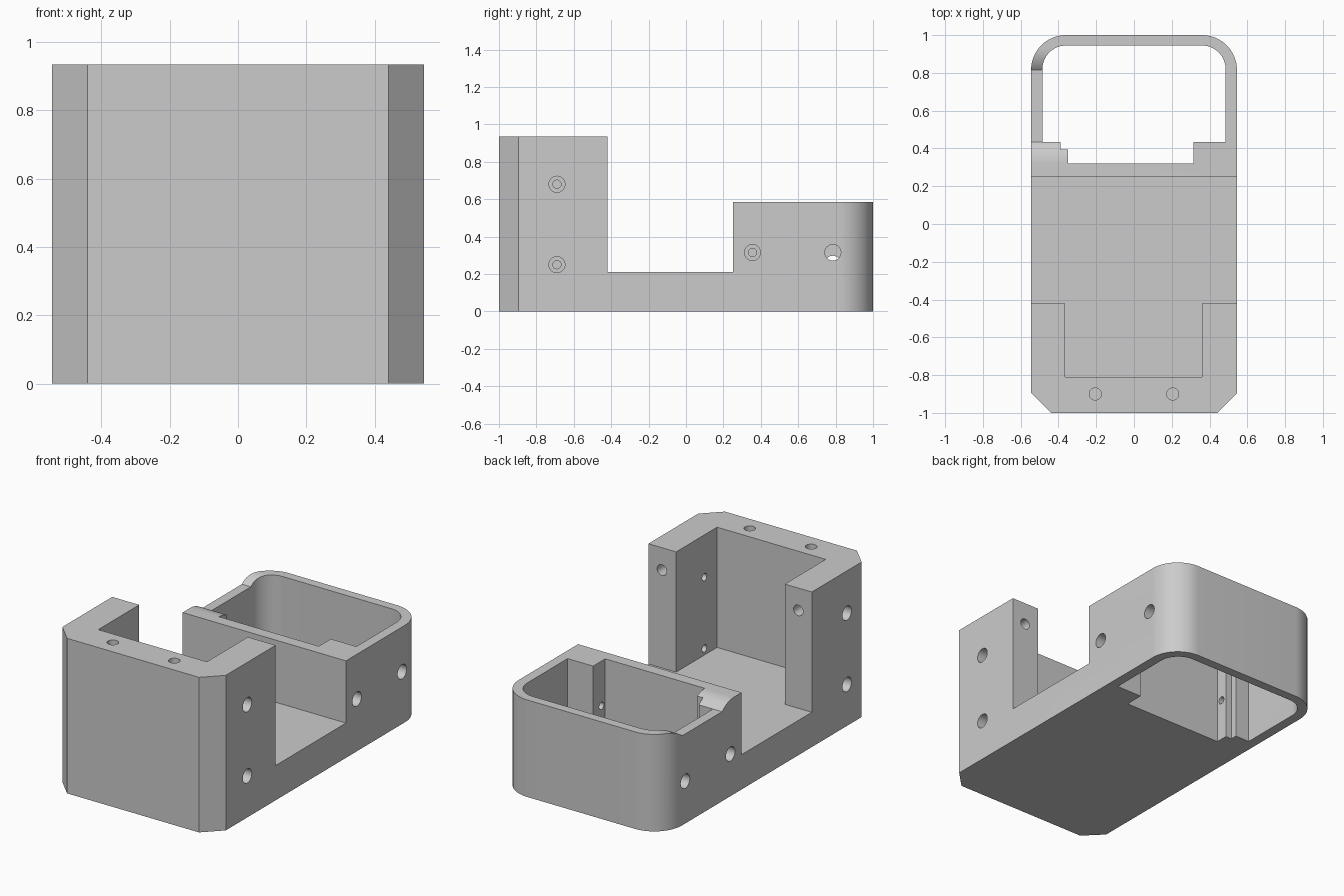
import bpy, bmesh, math
from mathutils import Matrix, Vector

if "Cube" in bpy.data.objects:
    bpy.data.objects.remove(bpy.data.objects["Cube"], do_unlink=True)

grey = bpy.data.materials.new("plain grey")
grey.use_nodes = True
grey.diffuse_color = (0.6, 0.6, 0.6, 1)
grey.node_tree.nodes["Principled BSDF"].inputs["Base Color"].default_value = (0.6, 0.6, 0.6, 1)


def finish(name, bm):
    bmesh.ops.recalc_face_normals(bm, faces=bm.faces)
    mesh = bpy.data.meshes.new(name)
    bm.to_mesh(mesh)
    bm.free()
    mesh.materials.append(grey)
    obj = bpy.data.objects.new(name, mesh)
    bpy.context.collection.objects.link(obj)
    return obj


def prism(name, points, low, high, axis="z"):
    """Extrude a flat outline along z (x, y points) or along x (y, z points)."""
    place = (lambda p: (p[0], p[1], low)) if axis == "z" else (lambda p: (low, p[0], p[1]))
    step = Vector((0, 0, high - low) if axis == "z" else (high - low, 0, 0))
    bm = bmesh.new()
    face = bm.faces.new([bm.verts.new(place(p)) for p in points])
    top = bmesh.ops.extrude_face_region(bm, geom=[face])["geom"]
    bmesh.ops.translate(bm, vec=step, verts=[v for v in top if isinstance(v, bmesh.types.BMVert)])
    return finish(name, bm)


def rod(start, end, radius):
    start, end = Vector(start), Vector(end)
    span = end - start
    bm = bmesh.new()
    turn = span.to_track_quat("Z", "Y").to_matrix().to_4x4()
    bmesh.ops.create_cone(bm, cap_ends=True, segments=32, radius1=radius, radius2=radius,
                          depth=span.length, matrix=Matrix.Translation((start + end) / 2) @ turn)
    return finish("hole_cutter", bm)


def box(x0, x1, y0, y1, z0, z1):
    return prism("box_cutter", [(x0, y0), (x1, y0), (x1, y1), (x0, y1)], z0, z1)


def arc(cx, cy, r, a0, a1, n=16):
    return [(cx + r * math.cos(math.radians(a0 + (a1 - a0) * i / n)),
             cy + r * math.sin(math.radians(a0 + (a1 - a0) * i / n))) for i in range(n + 1)]


W, WALL_TOP, BACK_TOP, FLOOR = 0.545, 0.935, 0.585, 0.21

# Whole block: chamfered front corners, rounded back corners
outline = [(-W, -0.895), (-0.44, -1), (0.44, -1), (W, -0.895)]
outline += arc(W - 0.185, 0.815, 0.185, 0, 90) + arc(0.185 - W, 0.815, 0.185, 90, 180)
body = prism("bracket_body", outline, 0, WALL_TOP)

# Middle saddle, lower back section and front pocket
side_cut = [(-0.42, FLOOR), (0.25, FLOOR), (0.25, BACK_TOP), (1.2, BACK_TOP), (1.2, 1.2), (-0.42, 1.2)]
cutters = [prism("saddle_cutter", side_cut, -1, 1, "x"),
           box(-0.365, 0.36, -0.81, -0.3, FLOOR, 1.2)]

# Back opening, right through the base
opening = [(-0.485, 0.435), (-0.39, 0.435), (-0.39, 0.395), (-0.35, 0.395), (-0.35, 0.32),
           (0.315, 0.32), (0.315, 0.435), (0.485, 0.435)]
opening += arc(0.36, 0.82, 0.125, 0, 90) + arc(-0.36, 0.82, 0.125, 90, 180)
cutters.append(prism("opening_cutter", opening, -0.2, 1.2))

# Shallow dip with rounded ends in one side wall
run, drop = 0.115, 0.045
r = (run ** 2 + drop ** 2) / (2 * drop)
sweep = math.degrees(math.asin(run / r))
dip = [(0.32, 0.8)] + arc(0.32, BACK_TOP - r, r, 90, 90 - sweep, 8)
dip += arc(0.93, BACK_TOP - r, r, 90 + sweep, 90, 8) + [(0.93, 0.8)]
cutters.append(prism("dip_cutter", dip, -0.8, -0.34, "x"))

# Counterbored side holes, cable holes, and blind holes in the arms and the front top
for s, front_y, back_z in ((1, -0.69, 0.315), (-1, -0.755, 0.255)):
    for y, z in ((front_y, 0.68), (front_y, 0.25), (0.355, back_z)):
        cutters.append(rod((s * 0.7, y, z), (s * 0.44, y, z), 0.043))
        cutters.append(rod((s * 0.5, y, z), (s * 0.25, y, z), 0.022))
    cutters.append(rod((s * 0.7, 0.785, back_z), (s * 0.4, 0.785, back_z), 0.043))
    cutters.append(rod((s * 0.455, -0.3, 0.8), (s * 0.455, -0.6, 0.8), 0.032))
    cutters.append(rod((s * 0.205, -0.9, 1.1), (s * 0.205, -0.9, 0.7), 0.032))

# Carve everything out
bpy.context.view_layer.objects.active = body
for cutter in cutters:
    cutter.hide_render = True
    mod = body.modifiers.new("cut", "BOOLEAN")
    mod.operation, mod.solver, mod.object = "DIFFERENCE", "EXACT", cutter
    bpy.ops.object.modifier_apply(modifier=mod.name)
    bpy.data.objects.remove(cutter, do_unlink=True)

bpy.ops.object.select_all(action="DESELECT")
body.select_set(True)
bpy.ops.object.shade_smooth_by_angle(angle=math.radians(25))
